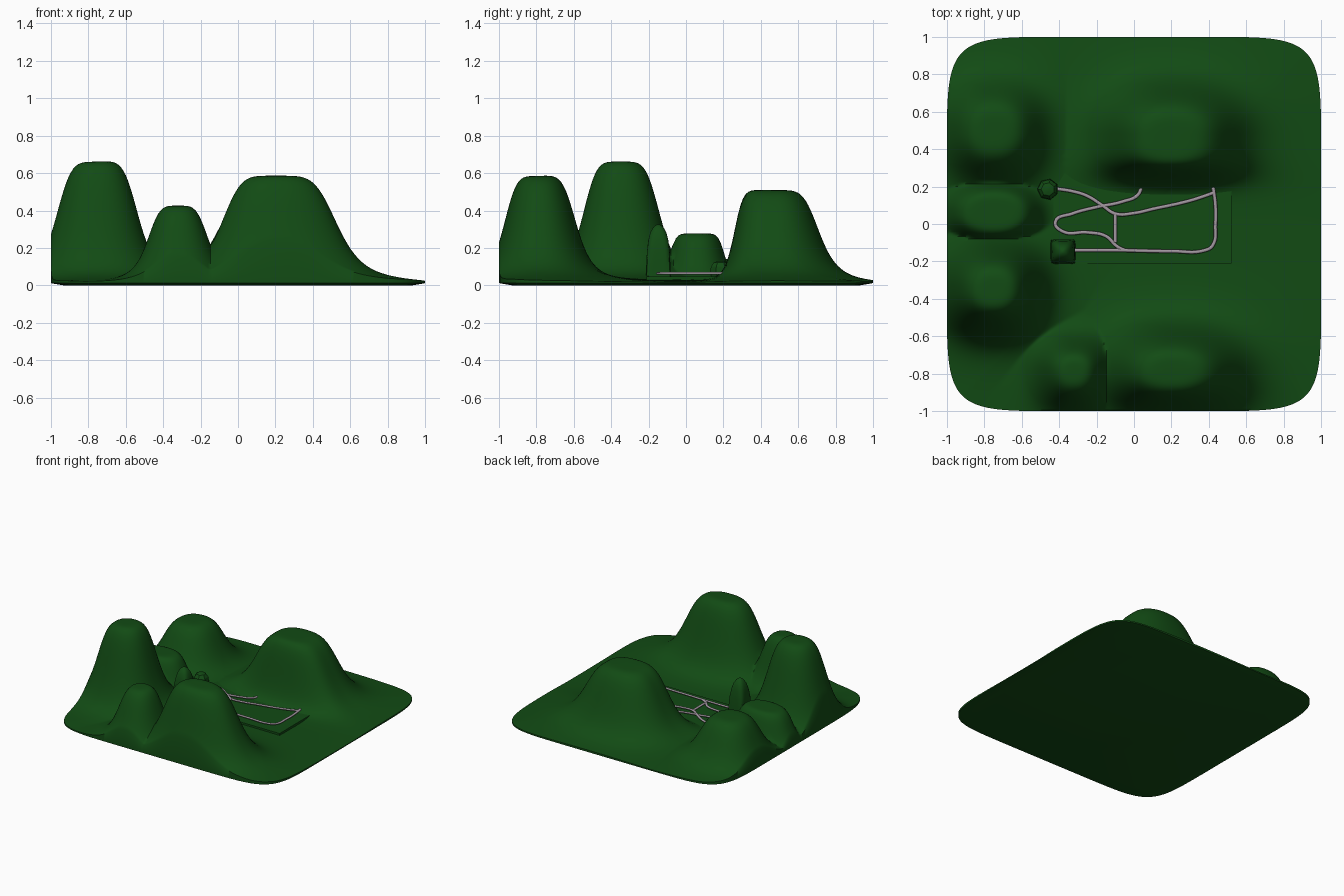
import bpy, bmesh, math

if "Cube" in bpy.data.objects:
    bpy.data.objects.remove(bpy.data.objects["Cube"])


def material(name, rgb):
    m = bpy.data.materials.new(name)
    m.diffuse_color = (*rgb, 1)
    m.use_nodes = True
    m.node_tree.nodes["Principled BSDF"].inputs["Base Color"].default_value = m.diffuse_color
    return m


GREEN = material("grass", (0.006, 0.07, 0.007))
GREY = material("path_grey", (0.36, 0.31, 0.35))


def finish(name, bm, mat, angle=None):
    bmesh.ops.recalc_face_normals(bm, faces=bm.faces)
    me = bpy.data.meshes.new(name)
    bm.to_mesh(me)
    bm.free()
    ob = bpy.data.objects.new(name, me)
    bpy.context.collection.objects.link(ob)
    me.materials.append(mat)
    if angle:
        bpy.ops.object.select_all(action='DESELECT')
        ob.select_set(True)
        bpy.context.view_layer.objects.active = ob
        bpy.ops.object.shade_smooth_by_angle(angle=math.radians(angle))
    return ob


# Hills: centre x, y, half-widths left, right, front, back, height, steepness, front steepness
HILLS = [
    (-.75, .50, .23, .24, .24, .23, .34, 5, 5),
    (-.75, -.35, .23, .225, .21, .22, .635, 5, 5),
    (-.75, .06, .23, .23, .15, .15, .25, 8, 8),
    (-.32, -.78, .17, .17, .19, .15, .40, 4.5, 4.5),
    (.20, -.79, .30, .34, .19, .21, .56, 5, 5),
    (.20, .48, .32, .34, .225, .24, .48, 5, 9),
]


def ground(x, y):
    top = 0
    for cx, cy, wl, wr, wf, wb, h, k, kf in HILLS:
        dx = abs(x - cx) / (wl if x < cx else wr)
        dy = abs(y - cy) / (wf if y < cy else wb)
        if y < cy:
            dy **= kf / k
        r = (dx ** 2.3 + dy ** 2.3) ** (1 / 2.3)
        top = max(top, h / (1 + r ** k))
    rim = max(abs(x), abs(y))
    return .018 + .012 * (1 - rim ** 4) + top


# Terrain: a grid pulled into a rounded square and raised into hills
bm = bmesh.new()
bmesh.ops.create_grid(bm, x_segments=150, y_segments=150, size=1)
for v in bm.verts:
    u, w = abs(v.co.x), abs(v.co.y)
    m = max(u, w)
    if m > 0:
        s = 1 / ((u / m) ** 8 + (w / m) ** 8) ** .125
        v.co.x *= s
        v.co.y *= s
    v.co.z = ground(v.co.x, v.co.y)

# Terrain rim and underside
edges = [e for e in bm.edges if e.is_boundary]
for scale, z in ((1, .012), (.93, 0)):
    geom = bmesh.ops.extrude_edge_only(bm, edges=edges)["geom"]
    for v in (g for g in geom if isinstance(g, bmesh.types.BMVert)):
        v.co = (v.co.x * scale, v.co.y * scale, z)
    edges = [g for g in geom if isinstance(g, bmesh.types.BMEdge) and g.is_boundary]
bmesh.ops.contextual_create(bm, geom=edges)
finish("terrain", bm, GREEN, 60)

# Flat lawn panel under the paths
bm = bmesh.new()
bmesh.ops.create_cube(bm, size=1)
for v in bm.verts:
    v.co = (.045 + v.co.x * .95, .03 + v.co.y * .48, .038 + v.co.z * .02)
finish("lawn_panel", bm, GREEN)


def stack(name, cx, cy, rings, sides, angle):
    """Loft rings of (z, half width, roundness exponent)."""
    bm = bmesh.new()
    prev = None
    for z, r, p in rings:
        ring = []
        for i in range(sides):
            a = 2 * math.pi * (i + .5) / sides
            c, s = math.cos(a), math.sin(a)
            f = r / (abs(c) ** p + abs(s) ** p) ** (1 / p)
            ring.append(bm.verts.new((cx + c * f, cy + s * f, z)))
        if prev:
            for i in range(sides):
                j = (i + 1) % sides
                bm.faces.new((prev[i], prev[j], ring[j], ring[i]))
        else:
            bm.faces.new(ring)
        prev = ring
    bm.faces.new(prev)
    finish(name, bm, GREEN, angle)


# Tall mound with a square foot
stack("tall_mound", -.38, -.148,
      [(.03, .067, 14), (.10, .065, 9), (.18, .061, 6), (.24, .054, 4),
       (.28, .044, 3), (.31, .028, 2.4), (.325, .008, 2)], 28, 50)

# Small low-poly bush
stack("small_bush", -.46, .185,
      [(.03, .045, 2), (.07, .057, 2), (.10, .053, 2), (.123, .036, 2), (.13, .012, 2)], 7, 25)

# Paths
PATHS = {
    "outer_path": [(-.33, -.14), (-.1, -.14), (.2, -.145), (.38, -.14), (.42, -.115),
                   (.435, 0), (.435, .1), (.42, .215)],
    "upper_path": [(.43, .168), (.3, .125), (.1, .08), (0, .058), (-.1, .055), (-.17, .1),
                   (-.25, .15), (-.33, .175), (-.43, .19)],
    "winding_path": [(.045, .215), (.02, .155), (-.06, .12), (-.2, .09), (-.33, .055),
                     (-.42, .01), (-.38, -.04), (-.25, -.045), (-.15, -.065), (-.09, -.12),
                     (-.05, -.14)],
    "link_path": [(-.1, .055), (-.1, -.02), (-.1, -.1)],
}
for name, pts in PATHS.items():
    cu = bpy.data.curves.new(name, 'CURVE')
    cu.dimensions = '3D'
    cu.bevel_depth = .01
    cu.bevel_resolution = 2
    cu.use_fill_caps = True
    cu.resolution_u = 8
    sp = cu.splines.new('BEZIER')
    sp.bezier_points.add(len(pts) - 1)
    for b, (x, y) in zip(sp.bezier_points, pts):
        b.co = (x, y, 0)
        b.handle_left_type = b.handle_right_type = 'AUTO'
    cu.materials.append(GREY)
    ob = bpy.data.objects.new(name, cu)
    bpy.context.collection.objects.link(ob)
    ob.location.z = .064
    ob.scale.z = .7
    bpy.ops.object.select_all(action='DESELECT')
    ob.select_set(True)
    bpy.context.view_layer.objects.active = ob
    bpy.ops.object.convert(target='MESH')
